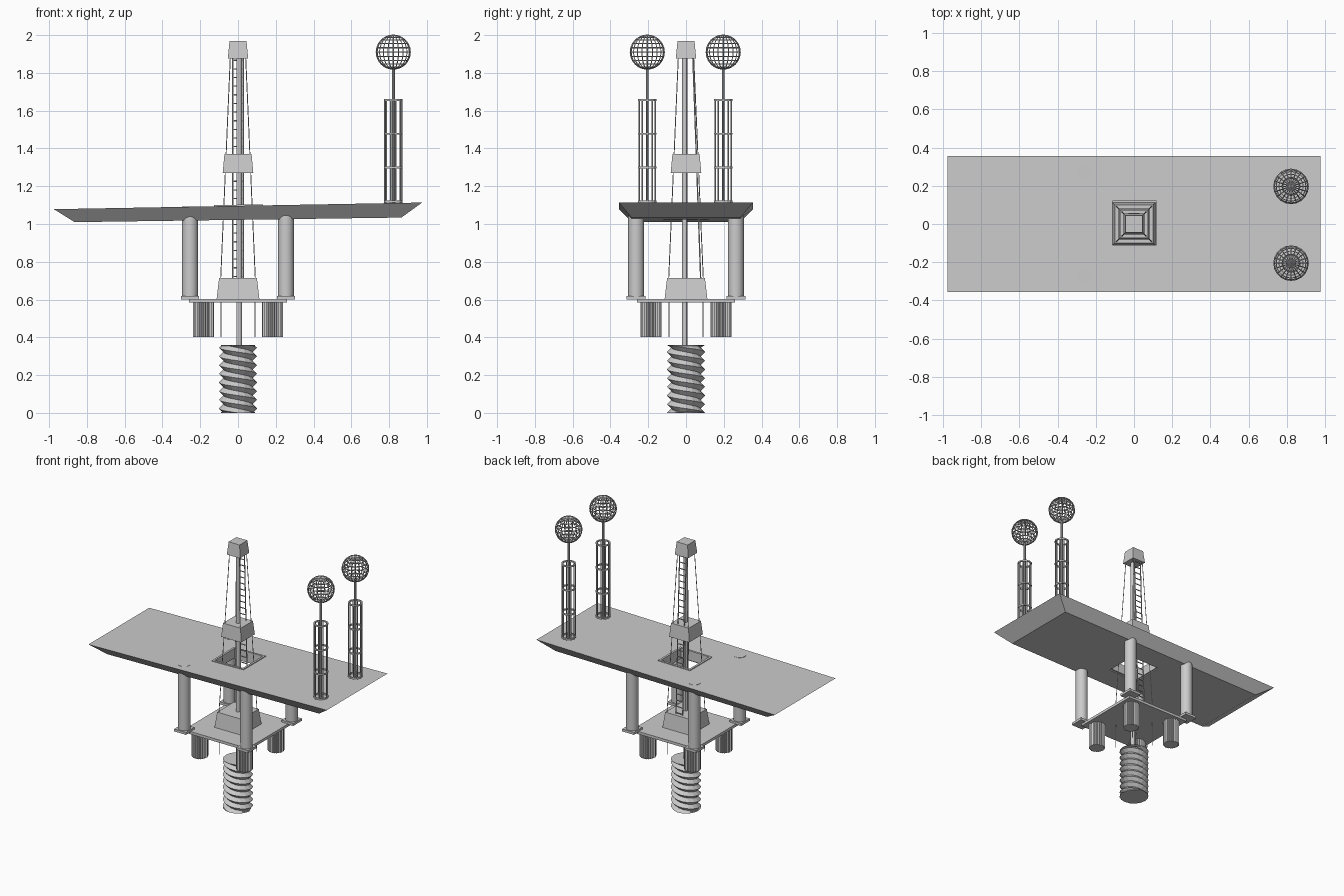
import bpy, bmesh, math
from mathutils import Vector

cube = bpy.data.objects.get("Cube")
if cube:
    bpy.data.objects.remove(cube, do_unlink=True)

grey = bpy.data.materials.new("plain grey")
grey.use_nodes = True
grey.diffuse_color = (0.6, 0.6, 0.6, 1)
grey.node_tree.nodes["Principled BSDF"].inputs["Base Color"].default_value = (0.6, 0.6, 0.6, 1)


def finish(name, bm, smooth=False):
    bmesh.ops.recalc_face_normals(bm, faces=bm.faces)
    mesh = bpy.data.meshes.new(name)
    bm.to_mesh(mesh)
    bm.free()
    mesh.materials.append(grey)
    obj = bpy.data.objects.new(name, mesh)
    bpy.context.collection.objects.link(obj)
    if smooth:
        bpy.ops.object.select_all(action='DESELECT')
        obj.select_set(True)
        bpy.context.view_layer.objects.active = obj
        bpy.ops.object.shade_smooth_by_angle()
    return obj


def loft(bm, rings, caps=True, loop=False):
    rows = [[bm.verts.new(p) for p in ring] for ring in rings]
    n = len(rows[0])
    pairs = list(zip(rows, rows[1:])) + ([(rows[-1], rows[0])] if loop else [])
    for a, b in pairs:
        for i in range(n):
            j = (i + 1) % n
            bm.faces.new((a[i], a[j], b[j], b[i]))
    if caps and not loop:
        bm.faces.new(rows[0][::-1])
        bm.faces.new(rows[-1])


def square(hx, hy, z, cx=0, cy=0, slope=0):
    return [(cx + sx * hx, cy + sy * hy, z + slope * sx * hx)
            for sx, sy in ((-1, -1), (1, -1), (1, 1), (-1, 1))]


def circle(r, z, n, cx=0, cy=0):
    return [(cx + r * math.cos(math.tau * i / n), cy + r * math.sin(math.tau * i / n), z)
            for i in range(n)]


def rod(bm, a, b, r, n=6):
    a, b = Vector(a), Vector(b)
    turn = (b - a).to_track_quat('Z', 'Y')
    loft(bm, [[p + turn @ Vector(c) for c in circle(r, 0, n)] for p in (a, b)])


def hoop(bm, cx, cy, z, r, t, n=16):
    loft(bm, [circle(r + dr, z + dz, n, cx, cy)
              for dr, dz in ((-t, -t), (t, -t), (t, t), (-t, t))], loop=True)


CORNERS = [(sx, sy) for sx in (-1, 1) for sy in (-1, 1)]

# Sloping deck with undercut sides and a square opening
SLOPE = 0.018
bm = bmesh.new()
loft(bm, [square(0.865, 0.288, 1.022, slope=0.014), square(0.975, 0.355, 1.096, slope=SLOPE),
          square(0.12, 0.12, 1.096, slope=SLOPE), square(0.12, 0.12, 1.022, slope=0.014)], loop=True)
finish("deck", bm)

# Rim around the opening
bm = bmesh.new()
loft(bm, [square(h, h, z, 0.003, 0.005, SLOPE)
          for h, z in ((0.13, 1.03), (0.13, 1.102), (0.115, 1.102), (0.115, 1.03))], loop=True)
finish("opening_rim", bm)

# Lower platform with pads and columns
bm = bmesh.new()
loft(bm, [square(0.26, 0.26, z) for z in (0.584, 0.604)])
finish("platform", bm)
for k, (sx, sy) in enumerate(CORNERS):
    cx, cy = sx * 0.254, sy * 0.264
    bm = bmesh.new()
    loft(bm, [square(0.048, 0.05, z, cx, cy) for z in (0.6, 0.618)])
    finish(f"column_pad_{k}", bm)
    bm = bmesh.new()
    loft(bm, [circle(0.042, z, 24, cx, cy) for z in (0.615, 1.093)])
    finish(f"column_{k}", bm, True)

    # Fluted foot and thin hanging rod below the platform
    bm = bmesh.new()
    n = 48
    rings = [[(sx * 0.182 + (0.056 if i % 2 else 0.049) * math.cos(math.tau * i / n),
               sy * 0.185 + (0.056 if i % 2 else 0.049) * math.sin(math.tau * i / n), z)
              for i in range(n)] for z in (0.402, 0.59)]
    loft(bm, rings)
    finish(f"fluted_foot_{k}", bm)
    bm = bmesh.new()
    rod(bm, (sx * 0.09, sy * 0.09, 0.402), (sx * 0.09, sy * 0.09, 0.59), 0.003)
    finish(f"hanging_rod_{k}", bm)

    # Tapering corner cables of the mast
    bm = bmesh.new()
    rod(bm, (sx * 0.092, sy * 0.092, 0.7), (sx * 0.04, sy * 0.04, 1.9), 0.0025)
    finish(f"mast_cable_{k}", bm)

# Tapered blocks of the mast
for name, low, high, z0, z1 in (("mast_base", 0.113, 0.1, 0.604, 0.715),
                                ("mast_middle", 0.081, 0.072, 1.27, 1.37),
                                ("mast_head", 0.054, 0.045, 1.875, 1.968)):
    bm = bmesh.new()
    loft(bm, [square(low, low, z0), square(high, high, z1)])
    finish(name, bm)

# Central pole
bm = bmesh.new()
rod(bm, (0.006, -0.006, 0.34), (0.006, -0.006, 1.9), 0.015, 12)
finish("central_pole", bm, True)

# Ladder leaning along the back of the mast
foot, top = Vector((0, 0.078, 0.7)), Vector((0, 0.036, 1.89))
bm = bmesh.new()
for s in (-1, 1):
    side = Vector((s * 0.027, 0, 0))
    rod(bm, foot + side, top + side, 0.004)
for k in range(26):
    p = foot.lerp(top, (k + 0.5) / 26)
    rod(bm, p - Vector((0.027, 0, 0)), p + Vector((0.027, 0, 0)), 0.0035)
finish("ladder", bm)

# Double-start drill screw, clipped flat at both ends
HEIGHT, PITCH, SEG = 0.36, 0.046, 16
bm = bmesh.new()
grid = []
for i in range(SEG + 1):
    a = math.tau * i / SEG
    col = []
    for k in range(24):
        z = k * PITCH / 2 - 2 * PITCH * i / SEG
        r = 0.101 if k % 2 else 0.078
        col.append(bm.verts.new((r * math.cos(a), r * math.sin(a), min(max(z, 0), HEIGHT))))
    grid.append(col)
for a, b in zip(grid, grid[1:]):
    for k in range(23):
        bm.faces.new((a[k], b[k], b[k + 1], a[k + 1]))
bmesh.ops.remove_doubles(bm, verts=bm.verts, dist=0.0001)
finish("drill_screw", bm)
for name, z in (("screw_bottom", 0), ("screw_top", HEIGHT - 0.006)):
    bm = bmesh.new()
    loft(bm, [circle(0.09, z, SEG), circle(0.09, z + 0.006, SEG)])
    finish(name, bm)

# Pair of caged towers, each with a pole and wire globe
for side, cy in (("right", -0.205), ("left", 0.197)):
    cx = 0.822
    bm = bmesh.new()
    for x, y, _ in circle(0.045, 0, 10):
        rod(bm, (cx + x, cy + y, 1.105), (cx + x, cy + y, 1.66), 0.004)
    for z in (1.12, 1.3, 1.478, 1.656):
        hoop(bm, cx, cy, z, 0.045, 0.005)
    finish(f"tower_cage_{side}", bm)
    bm = bmesh.new()
    rod(bm, (cx, cy, 1.1), (cx, cy, 1.83), 0.008, 10)
    finish(f"tower_pole_{side}", bm, True)
    bm = bmesh.new()
    bmesh.ops.create_uvsphere(bm, u_segments=20, v_segments=12, radius=0.09)
    bmesh.ops.translate(bm, verts=bm.verts, vec=(cx, cy, 1.91))
    globe = finish(f"wire_globe_{side}", bm)
    wire = globe.modifiers.new("wire", 'WIREFRAME')
    wire.thickness = 0.006
    wire.offset = 0
